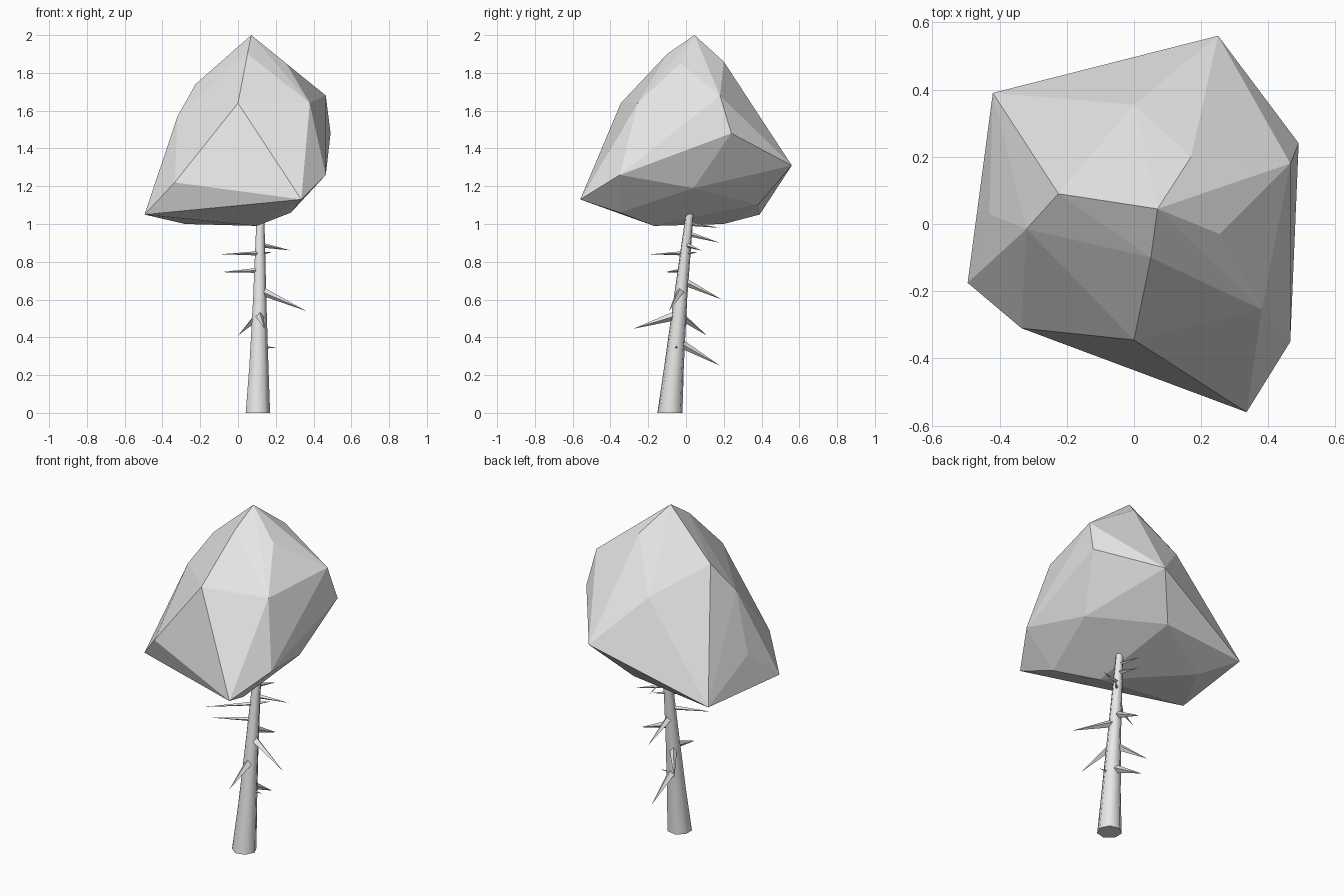
import bpy, bmesh, math
from mathutils import Vector

cube = bpy.data.objects.get("Cube")
if cube:
    bpy.data.objects.remove(cube)

grey = bpy.data.materials.new("pale grey")
grey.use_nodes = True
GREY = (0.8, 0.8, 0.8, 1)
grey.diffuse_color = GREY
grey.node_tree.nodes["Principled BSDF"].inputs["Base Color"].default_value = GREY


def make_object(name, bm, smooth=False):
    bmesh.ops.recalc_face_normals(bm, faces=bm.faces[:])
    mesh = bpy.data.meshes.new(name)
    bm.to_mesh(mesh)
    bm.free()
    mesh.materials.append(grey)
    obj = bpy.data.objects.new(name, mesh)
    bpy.context.collection.objects.link(obj)
    if smooth:
        bpy.ops.object.select_all(action="DESELECT")
        obj.select_set(True)
        bpy.context.view_layer.objects.active = obj
        bpy.ops.object.shade_smooth_by_angle(angle=math.radians(65))
    return obj


# Faceted canopy: a hull stretched over its corner points
crown = [(.07, .045, 2), (.05, -.1, 1.9), (.17, .2, 1.86), (.255, -.03, 1.85), (-.225, .09, 1.74)]
sides = [(.465, .18, 1.68), (.38, -.255, 1.64), (0, -.345, 1.64), (0, .355, 1.58), (-.32, -.015, 1.57),
         (.49, .24, 1.48), (.25, .56, 1.31), (.465, -.35, 1.26), (-.43, .03, 1.23), (-.335, -.31, 1.22)]
underside = [(.38, .04, 1.19), (.335, -.56, 1.13), (.08, .38, 1.1), (.28, -.35, 1.06), (-.495, -.175, 1.05),
             (-.42, .39, 1.05), (-.28, .2, 1), (.1, -.17, .99)]
bm = bmesh.new()
for point in crown + sides + underside:
    bm.verts.new(point)
hull = bmesh.ops.convex_hull(bm, input=bm.verts[:])
spare = {v for v in hull["geom_interior"] + hull["geom_unused"] if isinstance(v, bmesh.types.BMVert)}
bmesh.ops.delete(bm, geom=list(spare), context="VERTS")
make_object("canopy", bm)

# Leaning, tapering trunk: (centre, radius) of each ring
trunk_rings = [((.102, -.085, 0), .068), ((.108, -.063, .25), .053),
               ((.113, -.03, .6), .037), ((.118, .02, 1.06), .021)]
SIDES = 7
bm = bmesh.new()
rings = []
for (x, y, z), radius in trunk_rings:
    angles = [math.tau * i / SIDES for i in range(SIDES)]
    rings.append([bm.verts.new((x + radius * math.cos(a), y + radius * math.sin(a), z)) for a in angles])
for low, high in zip(rings, rings[1:]):
    for i in range(SIDES):
        j = (i + 1) % SIDES
        bm.faces.new((low[i], low[j], high[j], high[i]))
bm.faces.new(rings[0])
bm.faces.new(rings[-1])
make_object("trunk", bm, smooth=True)


def trunk_centre(z):
    for (a, _), (b, _) in zip(trunk_rings, trunk_rings[1:]):
        if z <= b[2]:
            return Vector(a).lerp(Vector(b), (z - a[2]) / (b[2] - a[2]))


# Thorny twigs: (height on the trunk, tip, base radius)
twigs = [(.38, (.1, .18, .25), .026), (.35, (.2, -.05, .345), .012),
         (.52, (0, .11, .41), .024), (.52, (.14, -.28, .445), .026),
         (.65, (.36, -.09, .54), .024), (.70, (.12, .19, .6), .022),
         (.755, (-.09, -.11, .745), .014), (.845, (-.09, -.19, .84), .012),
         (.89, (.28, .08, .86), .014), (.845, (.18, .06, .85), .01),
         (.95, (.12, .18, .9), .014), (1, (.1, .18, .98), .01)]
bm = bmesh.new()
for height, tip, radius in twigs:
    start, tip = trunk_centre(height), Vector(tip)
    axis = tip - start
    matrix = axis.to_track_quat("Z", "Y").to_matrix().to_4x4()
    matrix.translation = (start + tip) / 2
    bmesh.ops.create_cone(bm, cap_ends=True, segments=4, radius1=radius, radius2=0,
                          depth=axis.length, matrix=matrix)
make_object("twigs", bm)
